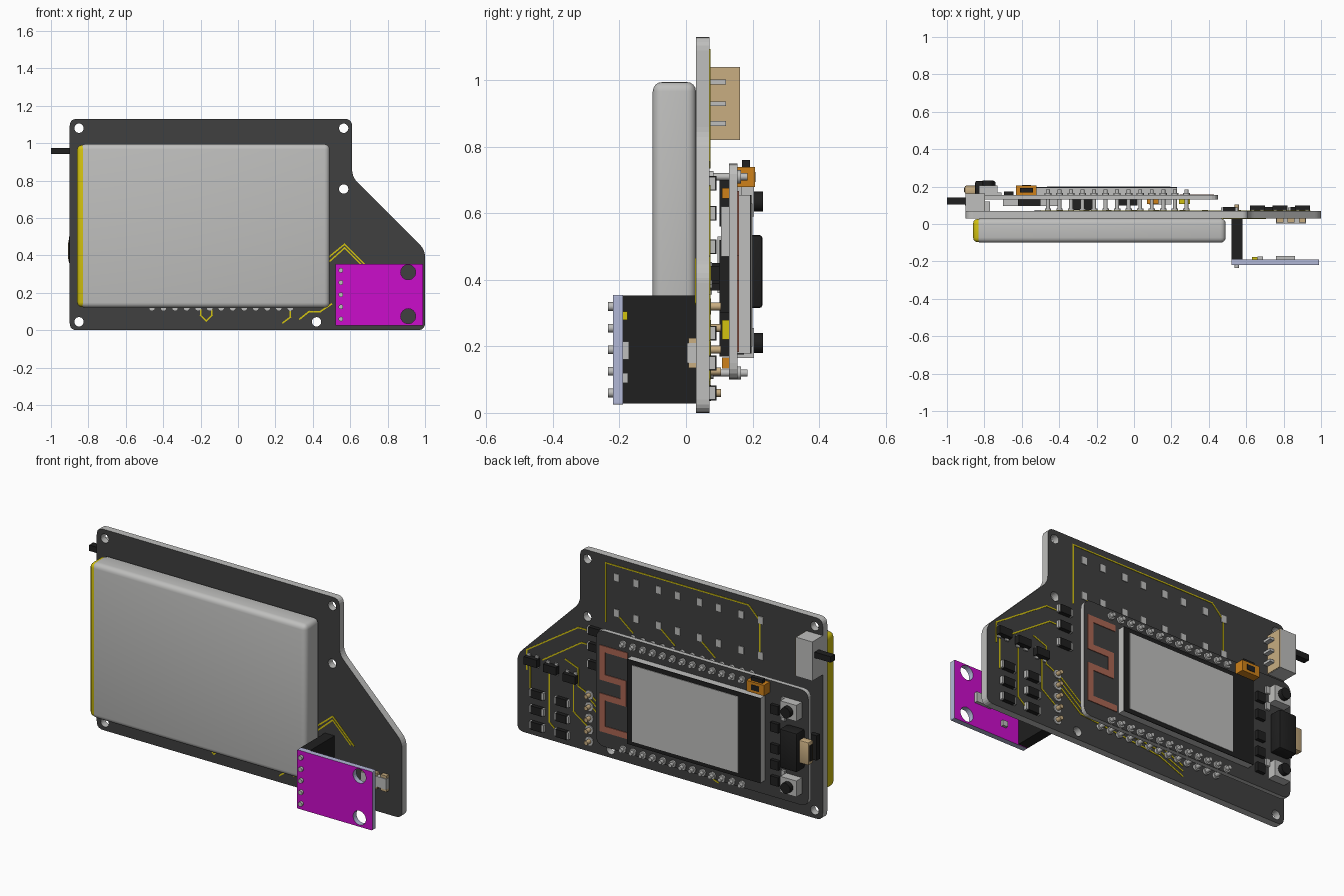
import bpy, bmesh, math
from mathutils import Matrix, Vector

cube = bpy.data.objects.get("Cube")
if cube:
    bpy.data.objects.remove(cube, do_unlink=True)


def material(name, r, g, b):
    m = bpy.data.materials.new(name)
    m.use_nodes = True
    m.diffuse_color = (r, g, b, 1)
    m.node_tree.nodes["Principled BSDF"].inputs["Base Color"].default_value = (r, g, b, 1)
    return m


dark = material("dark board", .05, .05, .05)
black = material("black plastic", .014, .014, .014)
grey = material("light grey", .52, .52, .51)
magenta = material("magenta", .6, .004, .6)
lavender = material("lavender edge", .45, .48, .68)
yellow = material("yellow", .65, .54, .005)
tan = material("tan", .58, .42, .22)
orange = material("orange", .62, .22, .01)
copper = material("copper", .4, .13, .085)


def finish(name, bm, *mats, smooth=False):
    mesh = bpy.data.meshes.new(name)
    bm.to_mesh(mesh)
    bm.free()
    ob = bpy.data.objects.new(name, mesh)
    bpy.context.collection.objects.link(ob)
    for m in mats:
        mesh.materials.append(m)
    if smooth:
        bpy.ops.object.select_all(action='DESELECT')
        ob.select_set(True)
        bpy.context.view_layer.objects.active = ob
        bpy.ops.object.shade_smooth_by_angle(angle=math.radians(40))
    return ob


def boxes(name, mat, items, bevel=0, segments=2):
    """Each item is x range, y range, z range."""
    bm = bmesh.new()
    for x, y, z in items:
        centre = Vector((sum(x) / 2, sum(y) / 2, sum(z) / 2))
        size = (x[1] - x[0], y[1] - y[0], z[1] - z[0])
        bmesh.ops.create_cube(bm, size=1, matrix=Matrix.Translation(centre) @ Matrix.Diagonal((*size, 1)))
    if bevel:
        bmesh.ops.bevel(bm, geom=bm.edges[:], offset=bevel, segments=segments, profile=.5, affect='EDGES')
    return finish(name, bm, mat, smooth=bool(bevel))


def around(c, half):
    return (c - half, c + half)


def rods(name, mat, points, radius, y, segments=10):
    """Cylinders along y at x, z points."""
    bm = bmesh.new()
    turn = Matrix.Rotation(math.pi / 2, 4, 'X')
    for x, z in points:
        bmesh.ops.create_cone(bm, cap_ends=True, segments=segments, radius1=radius, radius2=radius,
                              depth=y[1] - y[0], matrix=Matrix.Translation((x, sum(y) / 2, z)) @ turn)
    return finish(name, bm, mat, smooth=True)


def strips(name, mat, paths, width, y):
    """Flat tracks that follow x, z paths."""
    bm = bmesh.new()
    for path in paths:
        for a, b in zip(path, path[1:]):
            dx, dz = b[0] - a[0], b[1] - a[1]
            mat4 = (Matrix.Translation(((a[0] + b[0]) / 2, y, (a[1] + b[1]) / 2))
                    @ Matrix.Rotation(-math.atan2(dz, dx), 4, 'Y')
                    @ Matrix.Diagonal((math.hypot(dx, dz) + width, .006, width, 1)))
            bmesh.ops.create_cube(bm, size=1, matrix=mat4)
    return finish(name, bm, mat)


def rounded(points, r):
    out = []
    n = len(points)
    for i in range(n):
        p, a, b = (Vector(points[k % n]) for k in (i, i - 1, i + 1))
        s, e = p + (a - p).normalized() * r, p + (b - p).normalized() * r
        for k in range(6):
            t = k / 5
            out.append(s * (1 - t) ** 2 + p * 2 * t * (1 - t) + e * t * t)
    return out


def plate(name, face_mat, edge_mat, outline, y, holes=(), hole_r=.025, corner=.04):
    """Circuit board with round holes; its rim takes the edge colour."""
    curve = bpy.data.curves.new(name, 'CURVE')
    curve.dimensions = '2D'
    curve.fill_mode = 'BOTH'
    curve.extrude = (y[1] - y[0]) / 2
    loops = [rounded(outline, corner)]
    for hx, hz in holes:
        loops.append([(hx + hole_r * math.cos(k * math.tau / 24), hz + hole_r * math.sin(k * math.tau / 24))
                      for k in range(24)])
    for loop in loops:
        spline = curve.splines.new('POLY')
        spline.points.add(len(loop) - 1)
        for pt, co in zip(spline.points, loop):
            pt.co = (co[0], co[1], 0, 1)
        spline.use_cyclic_u = True
    temp = bpy.data.objects.new(name, curve)
    bpy.context.collection.objects.link(temp)
    mesh = temp.evaluated_get(bpy.context.evaluated_depsgraph_get()).to_mesh()
    bm = bmesh.new()
    bm.from_mesh(mesh)
    bpy.data.objects.remove(temp, do_unlink=True)
    bmesh.ops.transform(bm, verts=bm.verts, matrix=Matrix.Translation((0, sum(y) / 2, 0))
                        @ Matrix.Rotation(math.pi / 2, 4, 'X'))
    bmesh.ops.remove_doubles(bm, verts=bm.verts, dist=.0001)
    bmesh.ops.recalc_face_normals(bm, faces=bm.faces)
    for f in bm.faces:
        f.smooth = False
        f.material_index = 0 if abs(f.normal.y) > .5 else 1
    return finish(name, bm, face_mat, edge_mat)


# Main board
plate("main_board", dark, grey, [(-.9, 0), (1, 0), (1, .43), (.61, .82), (.61, 1.13), (-.9, 1.13)], (.03, .07),
      [(-.85, .045), (.42, .045), (.565, .755), (.565, 1.08), (-.85, 1.08)])

# Battery pack with a yellow end
boxes("battery", grey, [((-.845, .49), (-.1, .03), (.12, .995))], .028, 4)
boxes("battery_end", yellow, [((-.86, -.7), (-.097, .027), (.125, .99))], .024, 3)

# Slide switch
boxes("switch_body", grey, [((-.9, -.8), (.07, .163), (.82, 1.04))])
boxes("switch_side", tan, [((-.802, -.796), (.07, .162), (.822, 1.038))])
boxes("switch_pins", grey, [((-.8, -.77), (.07, .12), around(z, .007)) for z in (.87, .93, .995)])
boxes("switch_lever", black, [((-1, -.88), (.105, .142), (.942, .975))])

# Controller board and its pin rows
plate("controller_board", dark, grey, [(-.87, .1), (.45, .1), (.45, .75), (-.87, .75)], (.13, .155), corner=.05)
pins = [(-.46 + i * .74 / 12, z) for i in range(13) for z in (.12, .71)]
rods("header_pins", grey, pins, .011, (.018, .185))
rods("pin_collars", grey, pins, .02, (.155, .165))
rods("pin_feet", grey, pins, .018, (.07, .083))
rods("front_solder", grey, [p for p in pins if p[1] < .5], .018, (.02, .03))

# Display
boxes("display_body", grey, [((-.6, .23), (.155, .193), (.178, .655))])
boxes("display_bezel", black, [((-.6, .23), (.193, .197), (.178, .655))])
boxes("display_screen", grey, [((-.465, .195), (.197, .2), (.2, .63))])

# Antenna track
strips("antenna", copper, [[(.27, .65), (.41, .65), (.41, .49), (.28, .49), (.28, .38), (.41, .38),
                           (.41, .2), (.26, .2)]], .035, .156)

# Power socket, buttons and port on the controller
boxes("power_socket", orange, [((-.63, -.52), (.155, .207), (.68, .74))])
boxes("power_socket_latch", black, [((-.61, -.54), (.168, .193), (.74, .76)),
                                    ((-.6, -.55), (.2, .209), (.695, .725))])
spots = [(-.78, .635), (-.78, .21)]
boxes("button_bases", grey, [(around(x, .05), (.155, .205), around(z, .045)) for x, z in spots])
rods("button_caps", black, spots, .03, (.2, .232), 16)
boxes("port_block", black, [((-.85, -.74), (.155, .23), (.315, .535))], .01)
boxes("port_shell", tan, [((-.905, -.8), (.16, .205), (.36, .49))], .008)
boxes("port_mouth", black, [((-.908, -.9), (.172, .193), (.38, .47))])
boxes("port_tabs", black, [((-.903, -.86), (.1, .13), (.36, .5))])
boxes("side_chips", black, [(around(-.67, .025), (.155, .175), around(z, .025)) for z in (.2, .29, .38, .5, .6)])
boxes("side_resistors", grey, [(around(-.72, .012), (.155, .168), around(z, .02)) for z in (.25, .57, .66)])

# Parts under the controller board
boxes("under_chips", black, [((-.34, -.22), (.075, .13), (.38, .45)), ((-.62, -.5), (.1, .13), (.56, .7)),
                             ((-.1, .02), (.1, .13), (.3, .52)), ((-.7, -.64), (.1, .13), (.17, .31))])
boxes("under_shield", grey, [((-.7, -.4), (.095, .13), (.36, .53)), ((.08, .2), (.105, .13), (.47, .62))])
boxes("under_capacitors", orange, [(around(.1, .03), (.108, .13), around(z, .016)) for z in (.15, .53, .66)])
boxes("under_led", yellow, [((.24, .3), (.108, .13), (.22, .28))])

# Solder pads and small parts on the back of the main board
boxes("light_pads", grey, [(around(c + s, .016), (.07, .074), around(z, .02))
                           for c in (.32, .06, -.195, -.455) for s in (-.06, .06) for z in (.825, 1.025)])
chips = [(.9, .42), (.78, .41), (.66, .39)]
boxes("transistors", black, [(around(x, .04), (.07, .1), around(z, .022)) for x, z in chips])
boxes("transistor_legs", grey, [(around(x + s, .01), (.07, .078), around(z, .034))
                                for x, z in chips for s in (-.025, .025)])
resistors = [(x, z) for x in (.87, .715) for z in (.06, .15, .24)] + [(.51, z) for z in (.5, .6, .69)]
boxes("resistors", black, [(around(x, .034), (.07, .092), around(z, .022)) for x, z in resistors])
boxes("resistor_ends", grey, [(around(x, .046), (.07, .088), around(z, .02)) for x, z in resistors])

# Sensor module on a black header
plate("sensor_board", magenta, lavender, [(.52, .025), (.99, .025), (.99, .355), (.52, .355)], (-.22, -.19),
      [(.91, .075), (.91, .31)], .04, .006)
boxes("sensor_header", black, [((.52, .58), (-.19, .03), (.028, .353))])
module_pins = [(.55, .06 + i * .065) for i in range(5)]
rods("sensor_pins", grey, module_pins, .013, (-.235, -.19))
rods("sensor_pin_ends", tan, module_pins, .012, (.06, .105))
rods("sensor_pin_pads", grey, module_pins, .024, (.07, .075), 14)
boxes("sensor_chip", grey, [((.76, .86), (-.19, -.172), (.16, .215)),
                            ((.66, .69), (-.19, -.175), (.09, .12))])
boxes("sensor_led", yellow, [((.63, .66), (-.19, -.176), (.28, .305))])
boxes("front_connector", grey, [((.76, .92), (.003, .03), (.15, .21))])
boxes("front_contacts", tan, [(around(x, .018), (.008, .03), (.135, .225)) for x in (.78, .84, .9)])

# Copper tracks on both faces of the main board
strips("back_tracks", yellow, [
    [(.45, .76), (.45, 1.09), (-.44, 1.09), (-.51, 1.02), (-.51, .84)],
    [(.38, .82), (.28, .74)], [(.12, .82), (.02, .74)], [(-.13, .82), (-.23, .74)],
    [(.94, .36), (.94, .47), (.62, .68), (.46, .68)],
    [(.84, .44), (.6, .6), (.46, .6)],
    [(.92, .39), (.92, .22)], [(.8, .39), (.8, .1), (.74, .05)], [(.65, .37), (.65, .2), (.55, .13)],
    [(.55, .32), (.62, .35), (.62, .45), (.7, .48)],
    *[[(.54, .32 - k), (.4, .21 - k), (-.1, .16 - k), (-.25, .1 - k)] for k in (0, .03, .06)]], .007, .07)
strips("front_tracks", yellow, [
    [(.46, .37), (.57, .46), (.7, .33)], [(.48, .36), (.57, .44), (.68, .33)],
    [(-.2, .12), (-.2, .08), (-.17, .05), (-.14, .08), (-.14, .12)],
    [(.24, .04), (.28, .07), (.28, .12)], [(.33, .06), (.38, .1), (.44, .1), (.5, .14)]], .008, .03)
